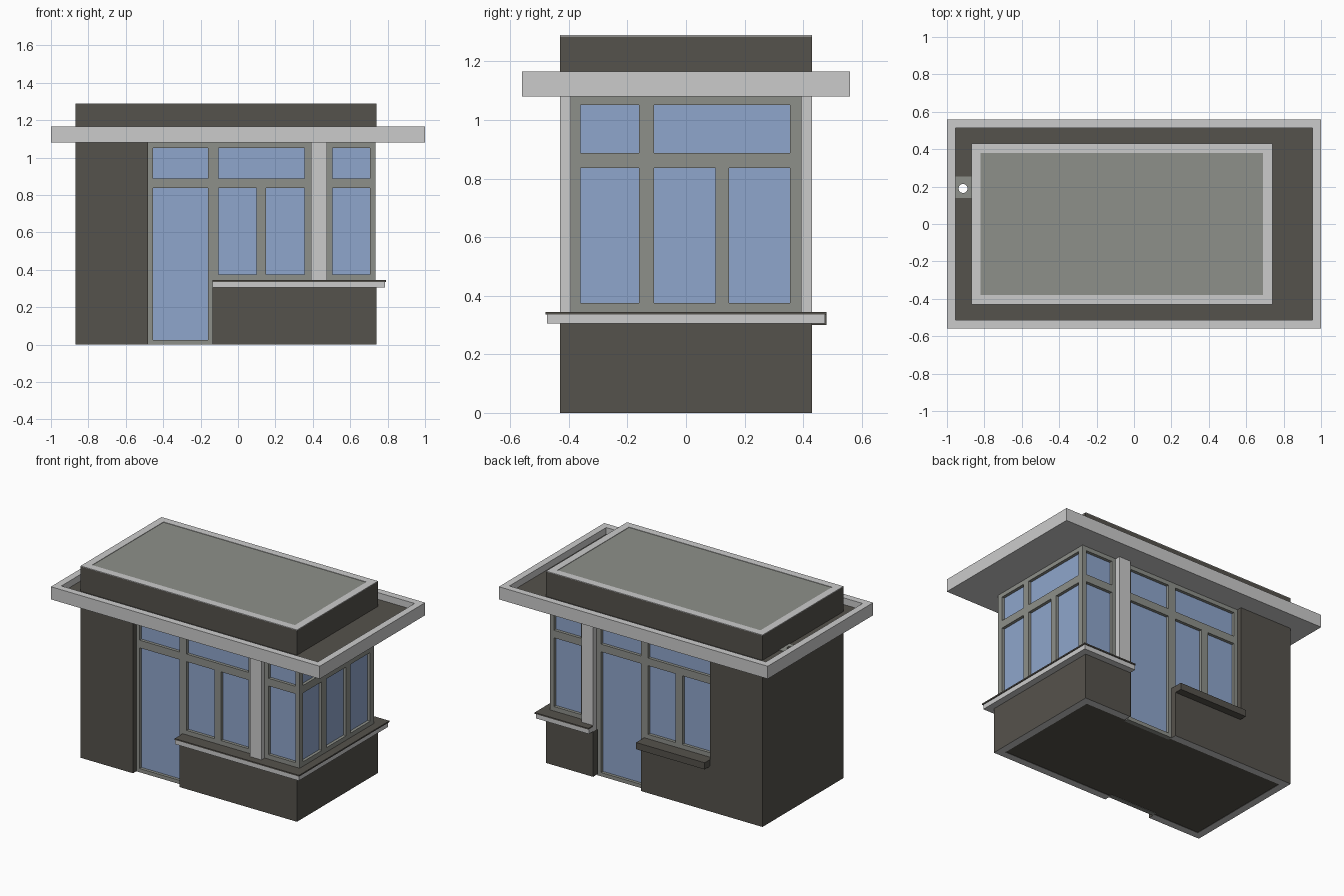
import bpy, bmesh
from mathutils import Vector

if "Cube" in bpy.data.objects:
    bpy.data.objects.remove(bpy.data.objects["Cube"])


def material(name, rgb):
    m = bpy.data.materials.new(name)
    m.diffuse_color = (*rgb, 1)
    m.use_nodes = True
    m.node_tree.nodes["Principled BSDF"].inputs["Base Color"].default_value = m.diffuse_color
    return m


DARK = material("dark_brown", (0.091, 0.084, 0.072))
LIGHT = material("light_grey", (0.60, 0.60, 0.60))
FRAME = material("frame_grey", (0.27, 0.279, 0.254))
GLASS = material("glass_blue", (0.275, 0.381, 0.604))


def finish(bm, name, *mats):
    me = bpy.data.meshes.new(name)
    bm.to_mesh(me)
    bm.free()
    for m in mats:
        me.materials.append(m)
    ob = bpy.data.objects.new(name, me)
    bpy.context.collection.objects.link(ob)
    return ob


def box(name, x, y, z, mat, under=None):
    """Box from ranges; 'under' is an optional colour for the bottom face."""
    bm = bmesh.new()
    bmesh.ops.create_cube(bm, size=1)
    for v in bm.verts:
        v.co = Vector([r[0] if c < 0 else r[1] for c, r in zip(v.co, (x, y, z))])
    bm.normal_update()
    if under:
        for f in bm.faces:
            f.material_index = 1 if f.normal.z < -0.5 else 0
    return finish(bm, name, mat, *([under] if under else []))


def ring(name, x, y, t, z, mat):
    """Rectangular rim of width t."""
    bm = bmesh.new()
    outer = [(x[0], y[0]), (x[1], y[0]), (x[1], y[1]), (x[0], y[1])]
    inner = [(x[0] + t, y[0] + t), (x[1] - t, y[0] + t), (x[1] - t, y[1] - t), (x[0] + t, y[1] - t)]
    o, i = [[[bm.verts.new((*p, h)) for p in loop] for h in z] for loop in (outer, inner)]
    for k in range(4):
        n = (k + 1) % 4
        bm.faces.new((o[0][k], o[0][n], o[1][n], o[1][k]))
        bm.faces.new((i[0][n], i[0][k], i[1][k], i[1][n]))
        bm.faces.new((o[1][k], o[1][n], i[1][n], i[1][k]))
        bm.faces.new((o[0][n], o[0][k], i[0][k], i[0][n]))
    return finish(bm, name, mat)


def window_frame(name, areas, panes, place):
    """Flat lattice over the areas with the panes left open, then thickened."""
    rects = areas + panes
    us = sorted({u for r in rects for u in r[:2]})
    zs = sorted({z for r in rects for z in r[2:]})
    inside = lambda u, z, rs: any(a < u < b and c < z < d for a, b, c, d in rs)
    bm = bmesh.new()
    verts = {}
    for u0, u1 in zip(us, us[1:]):
        for z0, z1 in zip(zs, zs[1:]):
            u, z = (u0 + u1) / 2, (z0 + z1) / 2
            if inside(u, z, areas) and not inside(u, z, panes):
                corners = [(u0, z0), (u1, z0), (u1, z1), (u0, z1)]
                for c in corners:
                    if c not in verts:
                        verts[c] = bm.verts.new(place(*c))
                bm.faces.new([verts[c] for c in corners])
    bmesh.ops.recalc_face_normals(bm, faces=bm.faces)
    ob = finish(bm, name, FRAME)
    mod = ob.modifiers.new("thickness", "SOLIDIFY")
    mod.thickness, mod.offset = 0.03, 0


T = 0.05                      # wall thickness
LOW, SILL, TOP = 0.305, 0.345, 1.08

# Walls
box("left_wall", (-0.87, -0.82), (-0.43, 0.43), (0, TOP), DARK, LIGHT)
box("front_left_wall", (-0.82, -0.48), (-0.43, -0.38), (0, TOP), DARK, LIGHT)
box("back_left_wall", (-0.82, -0.48), (0.38, 0.43), (0, TOP), DARK, LIGHT)
box("front_low_wall", (-0.135, 0.69), (-0.43, -0.38), (0, LOW), DARK, LIGHT)
box("right_low_wall", (0.69, 0.74), (-0.43, 0.43), (0, LOW), DARK, LIGHT)
box("back_right_low_wall", (0.39, 0.69), (0.38, 0.43), (0, LOW), DARK, LIGHT)
box("back_middle_low_wall", (-0.48, 0.035), (0.38, 0.43), (0, LOW), DARK, LIGHT)
box("floor", (-0.82, 0.69), (-0.38, 0.38), (0.003, 0.02), DARK)

# Window glass as one inner block
box("glass", (-0.6, 0.715), (-0.375, 0.375), (0.021, TOP), GLASS)

# Window and door frames; the back repeats the front, mirrored about x = -0.05
LO, HI = (0.375, 0.837), (0.888, 1.052)
main = [(-0.455, -0.16, 0.025, LO[1]), (-0.455, -0.16, *HI), (-0.105, 0.355, *HI),
        (-0.105, 0.10, *LO), (0.15, 0.355, *LO)]
side = [(0.505, 0.71, *LO), (0.505, 0.71, *HI)]
main_area = [(-0.48, -0.135, 0, TOP), (-0.135, 0.38, LOW, TOP)]
side_area = [(0.38, 0.735, LOW, TOP)]
flip = lambda rs: [(-0.1 - b, -0.1 - a, c, d) for a, b, c, d in rs]
window_frame("front_frame", main_area + side_area, main + side, lambda u, z: (u, -0.38, z))
window_frame("back_frame", flip(main_area) + side_area, flip(main) + side, lambda u, z: (u, 0.38, z))
right = [(-0.36, -0.16, *LO), (-0.11, 0.10, *LO), (0.147, 0.355, *LO),
         (-0.36, -0.16, *HI), (-0.11, 0.355, *HI)]
window_frame("right_frame", [(-0.395, 0.395, LOW, TOP)], right, lambda u, z: (0.72, u, z))

# Columns
for name, s in (("front_column", -1), ("back_column", 1)):
    box(name, (0.39, 0.475), sorted((s * 0.36, s * 0.43)), (LOW, TOP), LIGHT)

# Sills: light ledge with a thin dark cap wrapping the window corner
for part, e, z, mat in (("sill", 0, (LOW, 0.336), LIGHT), ("sill_cap", 0.005, (0.336, SILL), DARK)):
    box("front_" + part, (-0.135, 0.69), (-0.475 - e, -0.37), z, mat)
    box("right_" + part, (0.69, 0.785 + e), (-0.475 - e, 0.475 + e), z, mat)
    box("back_" + part, (0.39, 0.69), (0.37, 0.475 + e), z, mat)
box("back_counter", (-0.475, 0.035), (0.37, 0.48), (LOW - 0.005, SILL), DARK)

# Canopy with gutter
soffit = box("canopy_soffit", (-1, 1), (-0.56, 0.56), (TOP, 1.10), LIGHT)
ring("canopy_rim", (-1, 1), (-0.56, 0.56), 0.046, (1.10, 1.165), LIGHT)
gutter = box("gutter_floor", (-0.954, 0.954), (-0.514, 0.514), (1.10, 1.12), DARK)
plate = box("drain_plate", (-0.954, -0.87), (0.14, 0.255), (1.12, 1.124), FRAME)

# Drain hole
bm = bmesh.new()
bmesh.ops.create_cone(bm, cap_ends=True, segments=20, radius1=0.024, radius2=0.024, depth=0.12)
bmesh.ops.translate(bm, verts=bm.verts, vec=(-0.914, 0.19, 1.105))
cutter = finish(bm, "drain_cutter", FRAME)
cutter.hide_render = True
cutter.display_type = "WIRE"
for ob in (soffit, gutter, plate):
    mod = ob.modifiers.new("drain", "BOOLEAN")
    mod.object, mod.operation, mod.solver = cutter, "DIFFERENCE", "EXACT"

# Roof block with light coping and grey roof surface
box("roof_block", (-0.87, 0.74), (-0.43, 0.43), (1.105, 1.28), DARK)
ring("parapet", (-0.87, 0.74), (-0.43, 0.43), T, (1.28, 1.286), DARK)
ring("coping", (-0.87, 0.74), (-0.43, 0.43), T, (1.286, 1.29), LIGHT)
box("roof_surface", (-0.82, 0.69), (-0.38, 0.38), (1.28, 1.287), FRAME)
